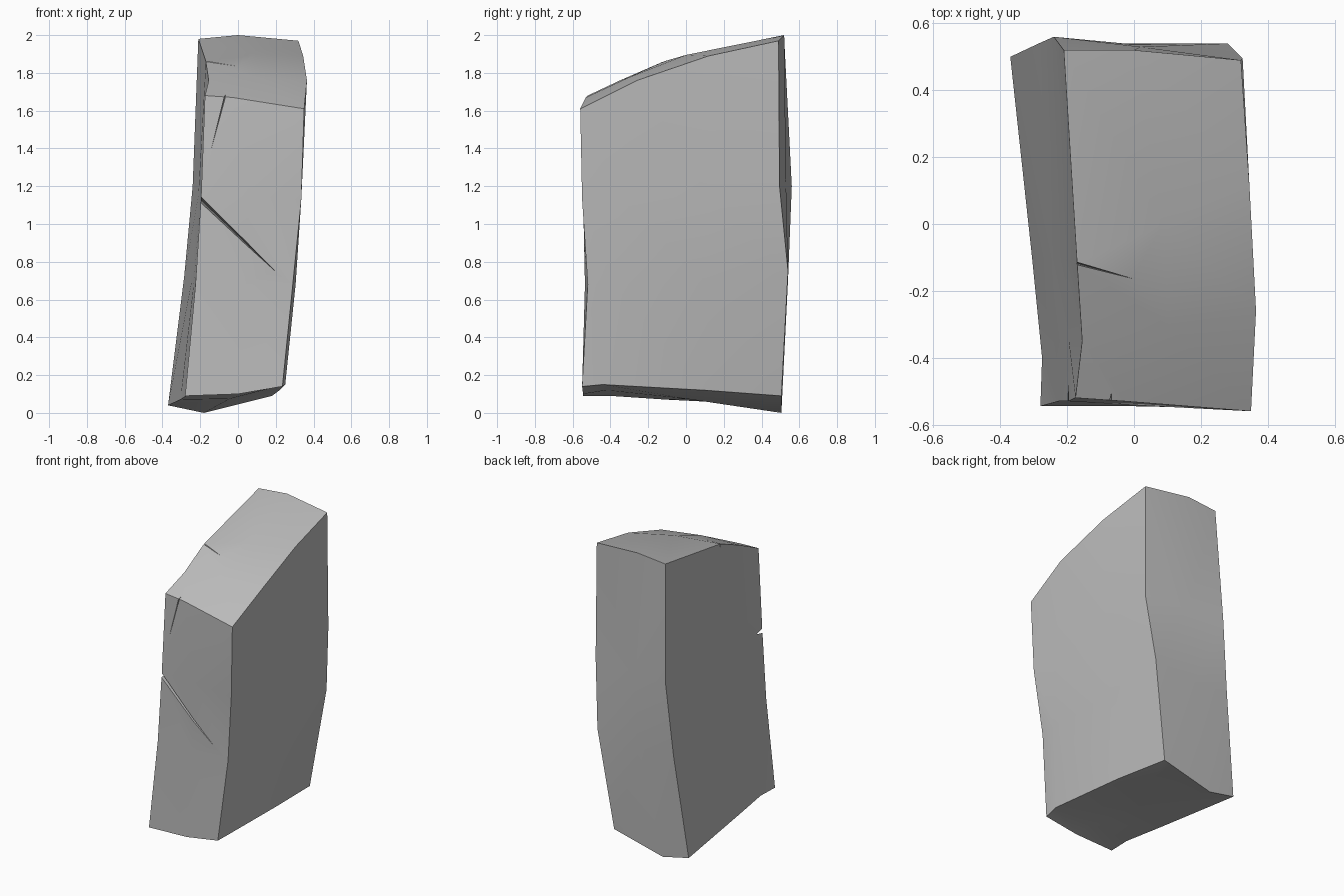
import bpy, bmesh, math
from mathutils import Vector

default = bpy.data.objects.get("Cube")
if default:
    bpy.data.objects.remove(default, do_unlink=True)

stone = bpy.data.materials.new("grey_stone")
stone.use_nodes = True
grey = (0.5, 0.5, 0.5, 1)
stone.diffuse_color = grey
stone.node_tree.nodes["Principled BSDF"].inputs["Base Color"].default_value = grey

# Upright lines around the slab, each from bottom to top
UPRIGHTS = {
    "front_left": [(-.28, -.545, .09), (-.225, -.53, .68), (-.195, -.53, 1.15), (-.175, -.52, 1.68)],
    "front_middle": [(0, -.545, .1), (.03, -.535, .68), (.06, -.545, 1.15), (-.03, -.53, 1.67)],
    "front_right": [(.235, -.55, .14), (.29, -.52, .68), (.335, -.55, 1.13), (.35, -.56, 1.61)],
    "right_front": [(.25, -.44, .15), (.305, -.39, .68), (.335, -.34, 1.13), (.365, -.26, 1.76)],
    "right_middle": [(.22, .1, .12), (.295, .12, .68), (.335, .12, 1.15), (.345, .12, 1.89)],
    "right_back": [(.18, .505, .09), (.28, .54, .75), (.325, .495, 1.2), (.32, .49, 1.97)],
    "back_middle": [(-.18, .505, 0), (-.03, .54, .7), (.02, .53, 1.2), (0, .52, 2)],
    "back_left": [(-.37, .5, .04), (-.285, .54, .72), (-.24, .56, 1.2), (-.21, .52, 1.98)],
    "left_middle": [(-.305, -.1, .07), (-.245, -.1, .7), (-.21, -.1, 1.15), (-.17, -.12, 1.86)],
    "left_front": [(-.275, -.4, .09), (-.235, -.35, .68), (-.195, -.35, 1.15), (-.155, -.35, 1.76)],
}


def make_object(name, bm):
    bmesh.ops.recalc_face_normals(bm, faces=bm.faces)
    mesh = bpy.data.meshes.new(name)
    bm.to_mesh(mesh)
    bm.free()
    mesh.materials.append(stone)
    obj = bpy.data.objects.new(name, mesh)
    bpy.context.scene.collection.objects.link(obj)
    return obj


def cap(bm, lines, level, lifts):
    """Close one end with a grid spanning the left and right rims."""
    def rim(key):
        return lines[key][level]

    def inner(left, right, lift):
        middle = (rim(left).co + rim(right).co) / 2
        return bm.verts.new(middle + Vector((0, 0, lift)))

    rows = [[rim("front_left"), rim("front_middle"), rim("front_right")]]
    for part, lift in zip(("front", "middle"), lifts):
        left, right = "left_" + part, "right_" + part
        rows.append([rim(left), inner(left, right, lift), rim(right)])
    rows.append([rim("back_left"), rim("back_middle"), rim("back_right" if "back_right" in lines else "right_back")])
    for near, far in zip(rows, rows[1:]):
        for i in range(2):
            bm.faces.new((near[i], near[i + 1], far[i + 1], far[i]))


def build_slab():
    bm = bmesh.new()
    lines = {key: [bm.verts.new(p) for p in points] for key, points in UPRIGHTS.items()}
    ring = list(lines.values())
    for a, b in zip(ring, ring[1:] + ring[:1]):
        for k in range(len(a) - 1):
            bm.faces.new((a[k], b[k], b[k + 1], a[k + 1]))
    cap(bm, lines, 0, (0, -.02))
    cap(bm, lines, -1, (.015, .02))
    bmesh.ops.triangulate(bm, faces=bm.faces)
    return make_object("stone_slab", bm)


def crack(name, start, end, inward, depth, width):
    """Thin wedge that is deep at its start and fades out at its end."""
    start, end, inward = Vector(start), Vector(end), Vector(inward).normalized()
    side = (end - start).cross(inward).normalized() * width / 2
    out = inward * -.03
    bm = bmesh.new()
    points = [start + out + side, start + out - side, start + inward * depth, end + out * .3]
    verts = [bm.verts.new(p) for p in points]
    for skip in range(4):
        bm.faces.new([v for i, v in enumerate(verts) if i != skip])
    cutter = make_object(name, bm)
    cutter.hide_render = True
    return cutter


slab = build_slab()

# Narrow cracks on the front and the top
cutters = [
    crack("front_crack_cutter", (-.23, -.53, 1.16), (.27, -.53, .68), (0, 1, 0), .07, .035),
    crack("upper_crack_cutter", (-.06, -.53, 1.71), (-.18, -.53, 1.25), (0, 1, 0), .03, .015),
    crack("top_crack_cutter", (-.2, -.11, 1.86), (.13, -.2, 1.83), (0, 0, -1), .03, .015),
]
for cutter in cutters:
    cut = slab.modifiers.new(cutter.name, "BOOLEAN")
    cut.operation = "DIFFERENCE"
    cut.solver = "EXACT"
    cut.object = cutter

# Fix the cuts into the mesh, then drop the cutters
graph = bpy.context.evaluated_depsgraph_get()
carved = bpy.data.meshes.new_from_object(slab.evaluated_get(graph))
slab.modifiers.clear()
slab.data = carved
for cutter in cutters:
    bpy.data.objects.remove(cutter, do_unlink=True)

bpy.ops.object.select_all(action="DESELECT")
slab.select_set(True)
bpy.context.view_layer.objects.active = slab
bpy.ops.object.shade_smooth_by_angle(angle=math.radians(30))
